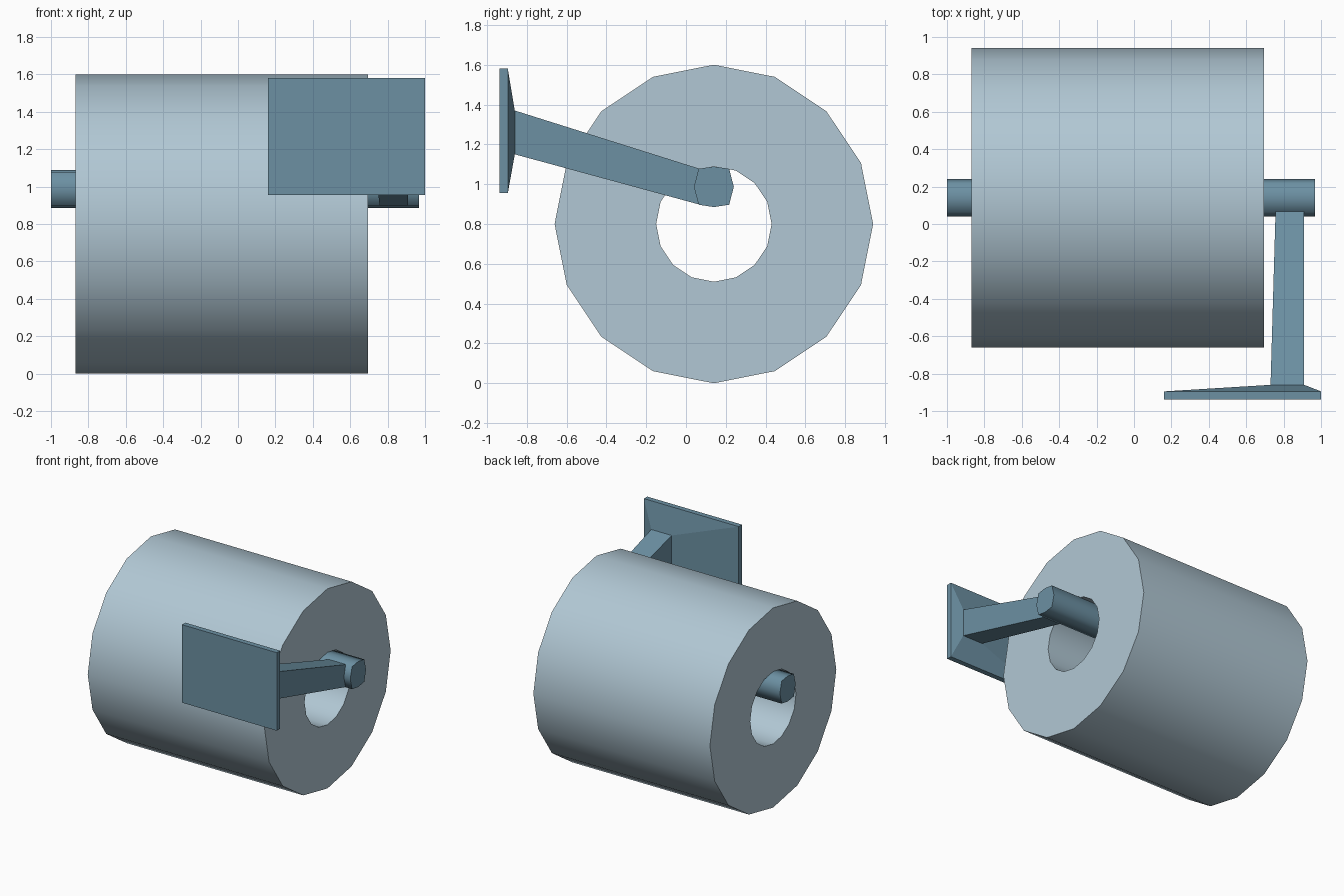
import bpy
import bmesh
from math import cos, sin, pi, radians

cube = bpy.data.objects.get("Cube")
if cube:
    bpy.data.objects.remove(cube, do_unlink=True)


def make_material(name, rgb):
    mat = bpy.data.materials.new(name)
    mat.use_nodes = True
    colour = (*rgb, 1)
    mat.diffuse_color = colour
    mat.node_tree.nodes["Principled BSDF"].inputs["Base Color"].default_value = colour
    return mat


def loft(name, loops, mat, closed=False, smooth=None):
    """Skin matching loops of points; cap the ends, or join last to first."""
    bm = bmesh.new()
    rings = [[bm.verts.new(p) for p in loop] for loop in loops]
    n = len(rings[0])
    pairs = list(zip(rings, rings[1:]))
    if closed:
        pairs.append((rings[-1], rings[0]))
    else:
        bm.faces.new(rings[0])
        bm.faces.new(rings[-1])
    for a, b in pairs:
        for i in range(n):
            j = (i + 1) % n
            bm.faces.new((a[i], a[j], b[j], b[i]))
    bmesh.ops.recalc_face_normals(bm, faces=bm.faces)
    mesh = bpy.data.meshes.new(name)
    bm.to_mesh(mesh)
    bm.free()
    mesh.materials.append(mat)
    obj = bpy.data.objects.new(name, mesh)
    bpy.context.collection.objects.link(obj)
    if smooth:
        bpy.ops.object.select_all(action='DESELECT')
        obj.select_set(True)
        bpy.context.view_layer.objects.active = obj
        bpy.ops.object.shade_smooth_by_angle(angle=radians(smooth))
    return obj


def circle(x, radius, sides=16):
    return [(x, 0.14 + radius * cos(2 * pi * i / sides),
             0.80 + radius * sin(2 * pi * i / sides)) for i in range(sides)]


def rect(y, x0, x1, z0, z1):
    return [(x0, y, z0), (x1, y, z0), (x1, y, z1), (x0, y, z1)]


paper = make_material("pale blue paper", (0.44, 0.575, 0.66))
metal = make_material("steel blue metal", (0.15, 0.28, 0.365))

# Hollow paper roll
left, right = 0.695, -0.87
loft("paper_roll", [circle(right, 0.80), circle(left, 0.80),
                    circle(left, 0.29), circle(right, 0.29)],
     paper, closed=True, smooth=30)

# Bar through the roll, with a squarish eight-sided section
section = [(0.10, 0), (0.077, 0.09), (0, 0.102), (-0.077, 0.09),
           (-0.10, 0), (-0.077, -0.09), (0, -0.102), (0.077, -0.09)]
loft("roll_bar", [[(x, 0.14 + y, 0.987 + z) for y, z in section]
                  for x in (-1.0, 0.967)], metal, smooth=75)

# Wall plate with a bevelled back, tapering into the arm
loft("wall_plate", [rect(-0.937, 0.16, 1.0, 0.955, 1.58),
                    rect(-0.895, 0.16, 1.0, 0.955, 1.58),
                    rect(-0.86, 0.73, 0.91, 1.15, 1.37)], metal)

# Sloping arm from plate to bar
loft("support_arm", [rect(-0.86, 0.73, 0.91, 1.15, 1.37),
                     rect(0.07, 0.757, 0.91, 0.897, 1.077)], metal)
